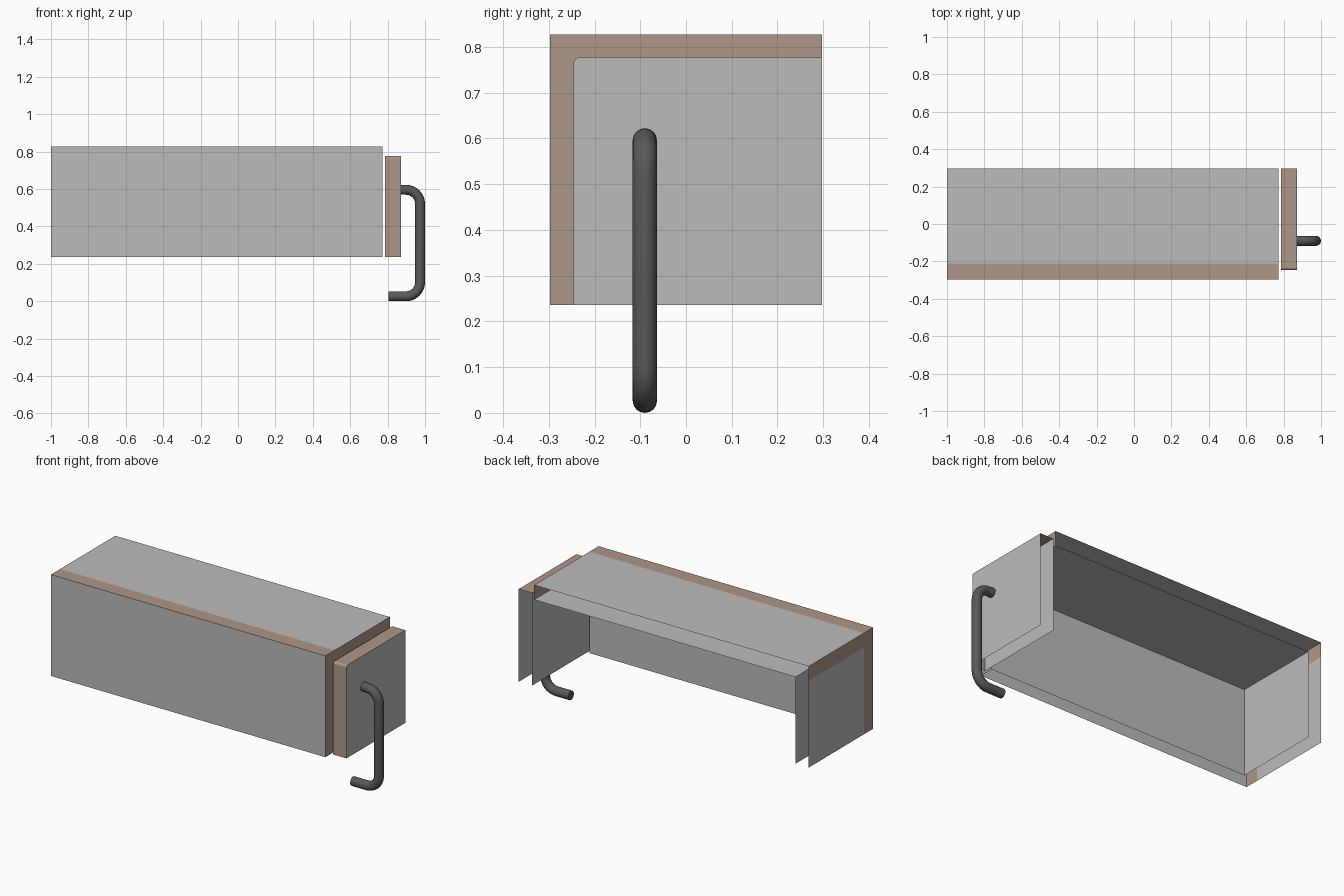
import bpy, bmesh, math
from mathutils import Vector

if "Cube" in bpy.data.objects:
    bpy.data.objects.remove(bpy.data.objects["Cube"])


def material(name, rgb):
    m = bpy.data.materials.new(name)
    m.diffuse_color = (*rgb, 1.0)
    m.use_nodes = True
    m.node_tree.nodes["Principled BSDF"].inputs["Base Color"].default_value = m.diffuse_color
    return m


GREY = material("light_grey", (0.5, 0.5, 0.5))
BROWN = material("warm_brown", (0.42, 0.31, 0.25))
DARK = material("dark_metal", (0.10, 0.10, 0.10))

# Main dimensions: the body is cut open at the back and the bottom
X0, X1 = -1.0, 0.772
Y0, Y1 = -0.297, 0.297
Z0, Z1 = 0.236, 0.827
T = 0.085                      # wall thickness
XI, YI, ZI = X0 + T, Y0 + T, Z1 - T


def make_object(name, faces):
    """Build one object from (points, facing direction, material index)."""
    bm = bmesh.new()
    for pts, facing, mat in faces:
        f = bm.faces.new([bm.verts.new(p) for p in pts])
        f.material_index = mat
        f.normal_update()
        if f.normal.dot(Vector(facing)) < 0:
            f.normal_flip()
    bmesh.ops.remove_doubles(bm, verts=bm.verts, dist=1e-5)
    me = bpy.data.meshes.new(name)
    bm.to_mesh(me)
    bm.free()
    me.materials.append(GREY)
    me.materials.append(BROWN)
    ob = bpy.data.objects.new(name, me)
    bpy.context.collection.objects.link(ob)
    return ob


def plane(axis, at, a, b, facing, mat=0):
    """Axis-aligned rectangle; a and b are ranges along the other two axes."""
    pts = []
    for u, v in ((a[0], b[0]), (a[1], b[0]), (a[1], b[1]), (a[0], b[1])):
        p = [u, v]
        p.insert(axis, at)
        pts.append(p)
    d = [0, 0, 0]
    d[axis] = facing
    return pts, d, mat


def end_frame(x, facing):
    """L-shaped brown edge along the front and the top of one end."""
    return [plane(0, x, (Y0, YI), (Z0, ZI), facing, 1),
            plane(0, x, (Y0, YI), (ZI, Z1), facing, 1),
            plane(0, x, (YI, Y1), (ZI, Z1), facing, 1)]


# Outer body: front, top with brown front band, closed left end
make_object("body_outer_shell", [
    plane(1, Y0, (X0, X1), (Z0, Z1), -1),
    plane(2, Z1, (X0, X1), (Y0, YI), 1, 1),
    plane(2, Z1, (X0, X1), (YI, Y1), 1),
    plane(0, X0, (YI, Y1), (Z0, ZI), -1),
] + end_frame(X0, -1) + end_frame(X1, 1))

# Inner lining of the cavity
make_object("body_inner_lining", [
    plane(1, YI, (XI, X1), (Z0, ZI), 1),
    plane(2, ZI, (XI, X1), (YI, Y1), -1),
    plane(0, XI, (YI, Y1), (Z0, ZI), 1),
])

# Door: two grey panels joined by a brown edge with a rounded top corner
DX0, DX1, DY, DZ, R = 0.787, 0.872, -0.246, 0.777, 0.013
edge = [(DY, Z0)]
for i in range(7):
    t = math.pi - i * math.pi / 12
    edge.append((DY + R + R * math.cos(t), DZ - R + R * math.sin(t)))
edge.append((Y1, DZ))
outline = edge + [(Y1, Z0)]
door = [([(DX0, y, z) for y, z in outline], (-1, 0, 0), 0),
        ([(DX1, y, z) for y, z in outline], (1, 0, 0), 0)]
for (ya, za), (yb, zb) in zip(edge, edge[1:]):
    door.append(([(DX0, ya, za), (DX1, ya, za), (DX1, yb, zb), (DX0, yb, zb)],
                 (0, za - zb, yb - ya), 1))
make_object("door", door)

# Handle: round bar bent through two quarter turns
HR, HX, HY, HT, HB, BEND = 0.0265, 0.9735, -0.09, 0.596, 0.0265, 0.075
path = [(DX1, HT)]
for cz, start in ((HT - BEND, math.pi / 2), (HB + BEND, 0)):
    for i in range(9):
        t = start - i * math.pi / 16
        path.append((HX - BEND + BEND * math.cos(t), cz + BEND * math.sin(t)))
path.append((0.805, HB))
cu = bpy.data.curves.new("handle", 'CURVE')
cu.dimensions = '3D'
cu.bevel_depth = HR
cu.bevel_resolution = 6
cu.use_fill_caps = True
sp = cu.splines.new('POLY')
sp.points.add(len(path) - 1)
for p, (x, z) in zip(sp.points, path):
    p.co = (x, HY, z, 1)
cu.materials.append(DARK)
handle = bpy.data.objects.new("handle", cu)
bpy.context.collection.objects.link(handle)
bpy.context.view_layer.objects.active = handle
handle.select_set(True)
bpy.ops.object.convert(target='MESH')
bpy.ops.object.shade_smooth_by_angle(angle=math.radians(40))
